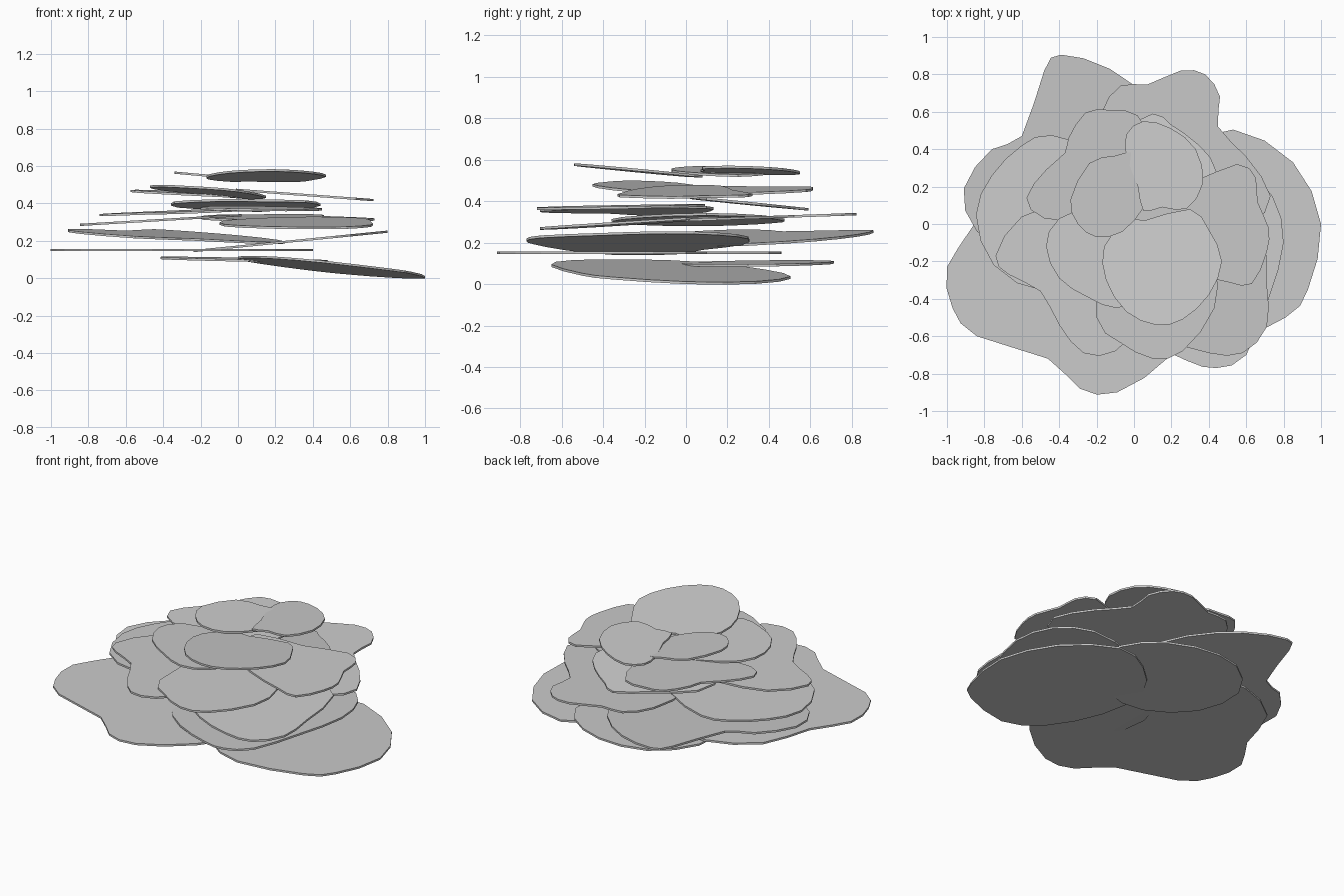
import bpy, bmesh
from mathutils import Vector

THICK = 0.012


def shelf(name, outline, z, sx, sy):
    """Thin tilted slab; outline is rounded with one Catmull-Rom midpoint per side.
    Top plane: z + sx*x + sy*y."""
    n = len(outline)
    pts = [Vector(p) for p in outline]
    ring = []
    for i in range(n):
        a, b, c, d = (pts[(i + k) % n] for k in (-1, 0, 1, 2))
        ring += [b, (9 * (b + c) - a - d) / 16]
    bm = bmesh.new()
    low = [bm.verts.new((p.x, p.y, z + sx * p.x + sy * p.y - THICK)) for p in ring]
    face = bm.faces.new(low)
    up = bmesh.ops.extrude_face_region(bm, geom=[face])
    top = [v for v in up["geom"] if isinstance(v, bmesh.types.BMVert)]
    bmesh.ops.translate(bm, verts=top, vec=(0, 0, THICK))
    bmesh.ops.triangulate(bm, faces=[f for f in bm.faces if len(f.verts) > 4])
    bmesh.ops.recalc_face_normals(bm, faces=bm.faces)
    mesh = bpy.data.meshes.new(name)
    bm.to_mesh(mesh)
    bm.free()
    ob = bpy.data.objects.new(name, mesh)
    bpy.context.collection.objects.link(ob)
    return ob


# Lowest tier
shelf("bottom_shelf_right", [(1, 0), (.85, .33), (.53, .505), (.25, .38), (.02, .1), (.03, -.25),
      (.2, -.55), (.45, -.65), (.81, -.5), (.93, -.35)], .112, -.1, -.043)
shelf("bottom_shelf_back", [(.48, .3), (.4, .55), (.12, .7), (-.2, .68), (-.41, .45), (-.36, .15),
      (-.1, -.04), (.2, .0)], .102, -.02, .012)
shelf("bottom_shelf_left", [(-1, -.23), (-.97, -.45), (-.84, -.6), (-.46, -.72), (-.29, -.88), (-.09, -.9),
      (.2, -.7), (.4, -.35), (.3, .0), (.02, .1), (-.15, .4), (-.45, .46), (-.75, .3), (-.86, -.01)],
      .157, 0, 0)

# Second tier
shelf("second_shelf_right", [(.8, -.1), (.74, .15), (.55, .3), (.25, .27), (.02, .08), (-.2, -.05), (-.22, -.35),
      (0, -.58), (.28, -.73), (.44, -.77), (.6, -.7), (.72, -.4)], .175, .1, 0)
shelf("second_shelf_back", [(-.91, .19), (-.76, .4), (-.6, .47), (-.48, .82), (-.39, .905), (-.13, .83),
      (.12, .62), (.25, .3), (.1, .05), (-.25, -.04), (-.55, -.2), (-.84, -.04)], .2, -.06, .04)

# Third tier
shelf("third_shelf_left", [(-.845, .05), (-.76, .26), (-.6, .42), (-.44, .475), (-.15, .36), (.02, .1), (-.15, -.2),
      (-.47, -.36), (-.75, -.22)], .342, .06, 0)
shelf("third_shelf_right", [(.71, -.32), (.71, -.55), (.58, -.69), (.4, -.69), (.15, -.6), (-.07, -.4), (-.08, -.1),
      (.1, .08), (.4, .16), (.67, .0)], .315, .01, .065)
shelf("third_shelf_back", [(.25, .82), (.07, .745), (-.07, .74), (-.18, .58), (-.18, .25), (.05, .0), (.35, .02),
      (.62, .0), (.73, .15), (.6, .36), (.45, .52), (.46, .68), (.38, .8)], .315, 0, .035)

# Fourth tier
shelf("fourth_shelf_left", [(-.74, -.17), (-.6, .04), (-.3, .12), (0, .1), (.12, -.2), (.05, -.5), (-.1, -.68),
      (-.27, -.69), (-.4, -.54), (-.5, -.36), (-.67, -.27)], .375, .04, .01)
shelf("fourth_shelf_front", [(.1, -.72), (.26, -.68), (.43, -.45), (.42, -.2), (.2, .05), (.02, .08), (-.16, -.1),
      (-.2, -.5), (-.08, -.63)], .385, -.01, .018)
shelf("fourth_shelf_back", [(.1, .59), (-.1, .48), (-.32, .34), (-.34, .12), (-.1, .02), (.12, .05), (.36, .1),
      (.44, .28), (.35, .42), (.2, .53)], .425, .005, -.1)

# Fifth tier
shelf("fifth_shelf_right", [(.72, -.02), (.66, .12), (.65, .25), (.55, .32), (.3, .22), (.02, .16), (.02, -.08),
      (.25, -.24), (.5, -.31), (.63, -.32), (.71, -.15)], .478, -.075, 0)
shelf("fifth_shelf_back", [(-.575, .14), (-.47, .29), (-.37, .38), (-.35, .46), (-.26, .595), (-.13, .61), (.02, .58),
      (.12, .35), (.05, .08), (-.2, .02), (-.48, .03)], .44, -.05, .03)
shelf("fifth_shelf_left", [(-.47, -.12), (-.4, .03), (-.15, .12), (.06, .15), (.15, -.1), (.05, -.36), (-.09, -.45),
      (-.25, -.39), (-.4, -.29)], .448, -.085, -.06)

# Crown
shelf("crown_shelf_left", [(-.34, .13), (-.24, .325), (-.1, .365), (.02, .38), (.12, .25), (.06, .1), (-.06, -.04),
      (-.2, -.07), (-.3, 0)], .54, -.09, 0)
shelf("crown_shelf_back", [(.05, .55), (-.04, .48), (-.04, .36), (.02, .2), (.05, .07), (.15, .09), (.28, .08),
      (.37, .22), (.33, .4), (.2, .51)], .55, .07, -.02)
shelf("crown_shelf_front", [(.12, -.54), (-.04, -.47), (-.15, -.3), (-.16, -.12), (-.04, .02), (.06, .02), (.3, .08),
      (.4, -.03), (.47, -.2), (.4, -.38), (.26, -.51)], .53, .01, -.095)
